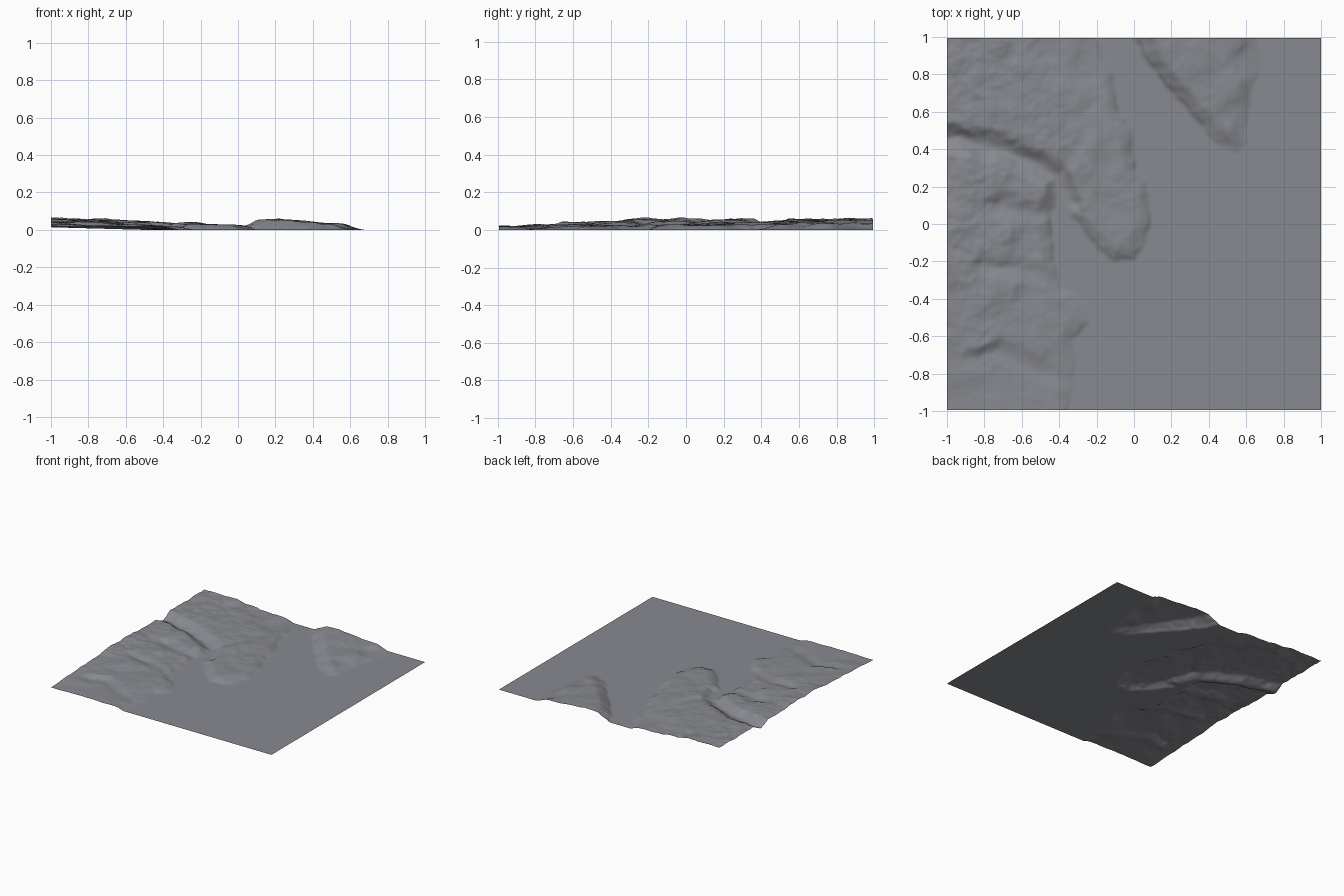
import bpy, bmesh, math
from mathutils import Vector, noise

if "Cube" in bpy.data.objects:
    bpy.data.objects.remove(bpy.data.objects["Cube"])

HALF_X, HALF_Y, STEPS = 1.0, 0.995, 220

# Coastlines, seen from above
west_coast = [(-1.6, 1.6), (-0.2, 1.6), (-0.18, 1.0), (-0.1, 0.85), (-0.06, 0.62), (0.0, 0.52),
              (0.03, 0.3), (0.10, 0.18), (0.11, 0.02), (0.07, -0.1), (0.01, -0.2), (-0.12, -0.21),
              (-0.25, -0.1), (-0.35, 0.04), (-0.39, 0.17), (-0.42, 0.05), (-0.41, -0.2),
              (-0.37, -0.34), (-0.26, -0.42), (-0.22, -0.53), (-0.31, -0.62), (-0.3, -0.8),
              (-0.34, -1.0), (-0.4, -1.6), (-1.6, -1.6)]
headland_coast = [(-0.2, 1.5), (-0.02, 1.0), (0.08, 0.83), (0.23, 0.64), (0.42, 0.43), (0.54, 0.37),
                  (0.61, 0.44), (0.66, 0.7), (0.69, 0.85), (0.67, 1.0), (0.7, 1.5)]

# Valleys: path, half width, share of the height cut away
valleys = [([(-1.1, 0.47), (-0.85, 0.44), (-0.6, 0.36), (-0.42, 0.26), (-0.36, 0.12)], 0.095, 1.0),
           ([(-0.38, 0.08), (-0.6, 0.07), (-0.72, 0.1)], 0.09, 0.45),
           ([(-0.4, -0.3), (-0.6, -0.24), (-0.8, -0.22)], 0.08, 0.35),
           ([(-0.33, -0.85), (-0.55, -0.76), (-0.72, -0.68), (-0.85, -0.72)], 0.08, 0.4),
           ([(-0.38, 0.3), (-0.27, 0.45), (-0.25, 0.6)], 0.08, 0.2)]

# Spot heights (x, y, z) that the ground is interpolated through
west_spots = [(-1, 1, .06), (-.8, .95, .058), (-.6, .9, .046), (-.4, .95, .028), (-1, .65, .06),
              (-.75, .65, .05), (-.5, .6, .046), (-.3, .6, .036), (-.15, .65, .024), (-.3, .35, .038),
              (-.2, .85, .016), (-.12, .3, .028), (0, .1, .024), (-.12, -.1, .027), (-.25, .1, .033),
              (-.78, .25, .054), (-1, .2, .05), (-.62, .2, .042), (-1, .0, .062), (-.95, -.2, .061),
              (-.75, -.05, .045), (-.55, -.1, .026), (-.75, -.35, .042), (-.5, -.4, .025),
              (-.3, -.5, .019), (-1, -.5, .042), (-.85, -.58, .043), (-.6, -.62, .027),
              (-.4, -.8, .014), (-1, -.8, .028), (-.75, -.9, .021), (-1, -1, .019)]
head_spots = [(.15, 1, .058), (.22, .85, .053), (.33, .9, .05), (.35, .65, .044), (.48, .5, .032),
              (.5, .75, .034), (.5, 1, .036), (.62, .85, .013), (.58, .55, .015)]


def segment_distance(p, a, b):
    (px, py), (ax, ay), (bx, by) = p, a, b
    dx, dy = bx - ax, by - ay
    t = max(0, min(1, ((px - ax) * dx + (py - ay) * dy) / (dx * dx + dy * dy)))
    return math.hypot(px - ax - t * dx, py - ay - t * dy)


def inland(p, coast):
    """Distance from the shore, negative at sea."""
    inside, best = False, 9
    for a, b in zip(coast, coast[1:] + coast[:1]):
        best = min(best, segment_distance(p, a, b))
        if (a[1] > p[1]) != (b[1] > p[1]) and p[0] < a[0] + (p[1] - a[1]) * (b[0] - a[0]) / (b[1] - a[1]):
            inside = not inside
    return best if inside else -best


def spot_height(p, spots):
    total = weight = 0
    for x, y, z in spots:
        w = 1 / ((p[0] - x) ** 2 + (p[1] - y) ** 2 + 0.003) ** 2
        total, weight = total + w * z, weight + w
    return total / weight


def smooth(t):
    t = max(0, min(1, t))
    return t * t * (3 - 2 * t)


def height(x, y):
    # Ragged shoreline and rolling ground
    wob = noise.noise(Vector((x * 9, y * 9, 3))) * 0.025 + noise.noise(Vector((x * 22, y * 22, 5))) * 0.01
    p = (x + wob, y - wob)
    rough = noise.fractal(Vector((x * 6, y * 6, 1)), 0.9, 2.0, 4)
    z = 0
    for coast, spots, shore in ((west_coast, west_spots, 0.11), (headland_coast, head_spots, 0.13)):
        d = inland((x, y), coast) + wob * 0.8
        if d > 0:
            relief = 0.2 if coast is west_coast else 0.1
            h = spot_height(p, spots) * (1 + relief * rough)
            if coast is west_coast:
                # River and side valleys cut into the upland
                for path, width, cut in valleys:
                    r = min(segment_distance(p, a, b) for a, b in zip(path, path[1:]))
                    floor = h * (1 - cut) if cut < 1 else max(0, min(0.014, (-x - 0.5) * 0.028))
                    h = floor + (h - floor) * smooth(r / width)
            z = max(z, h * smooth(0.12 + d / shore) * smooth(d / 0.04))
    return max(0, z)


# Terrain sheet: flat sea with raised land
bm = bmesh.new()
bmesh.ops.create_grid(bm, x_segments=STEPS, y_segments=STEPS, size=1)
for v in bm.verts:
    v.co.y *= HALF_Y / HALF_X
    v.co.z = height(v.co.x, v.co.y)
mesh = bpy.data.meshes.new("coastal_terrain")
bm.to_mesh(mesh)
bm.free()
for f in mesh.polygons:
    f.use_smooth = True
terrain = bpy.data.objects.new("coastal_terrain", mesh)
bpy.context.collection.objects.link(terrain)

# Dark slate colour
slate = bpy.data.materials.new("slate")
slate.diffuse_color = (0.25, 0.255, 0.28, 1)
slate.use_nodes = True
slate.node_tree.nodes["Principled BSDF"].inputs["Base Color"].default_value = slate.diffuse_color
mesh.materials.append(slate)
